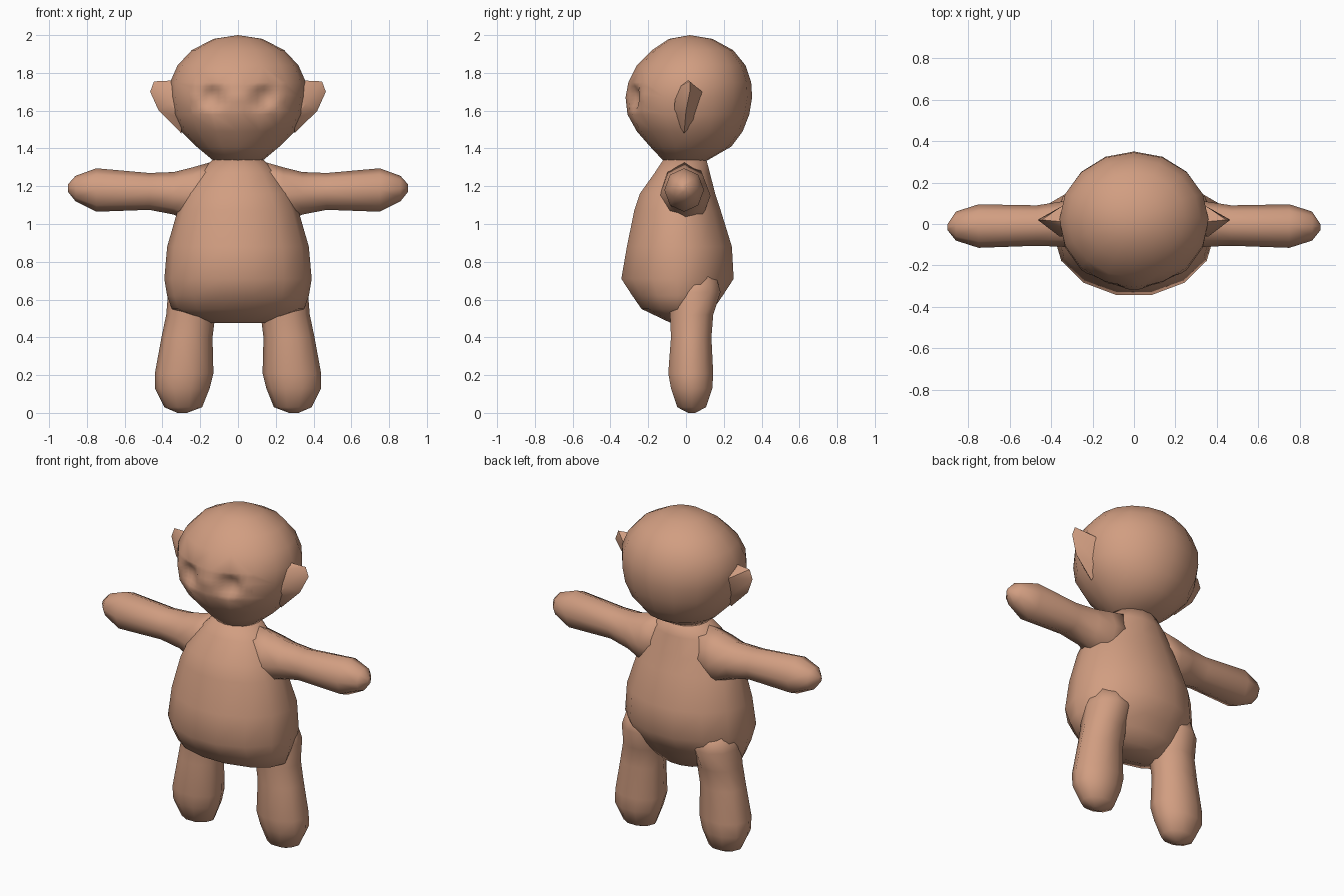
import bpy
import bmesh
from math import sin, cos, pi
from mathutils import Vector

default_cube = bpy.data.objects.get("Cube")
if default_cube:
    bpy.data.objects.remove(default_cube, do_unlink=True)

SKIN = (0.64, 0.34, 0.22, 1.0)
skin = bpy.data.materials.new("warm tan")
skin.use_nodes = True
skin.diffuse_color = SKIN
shader = skin.node_tree.nodes["Principled BSDF"]
shader.inputs["Base Color"].default_value = SKIN
shader.inputs["Roughness"].default_value = 0.8


def finish(name, bm, mirror=False):
    """Turn a bmesh into a smooth tan object, optionally mirrored across x."""
    bmesh.ops.remove_doubles(bm, verts=bm.verts, dist=0.0005)
    bmesh.ops.recalc_face_normals(bm, faces=bm.faces)
    mesh = bpy.data.meshes.new(name)
    bm.to_mesh(mesh)
    bm.free()
    mesh.materials.append(skin)
    mesh.shade_smooth()
    obj = bpy.data.objects.new(name, mesh)
    bpy.context.collection.objects.link(obj)
    if mirror:
        mod = obj.modifiers.new("Mirror", "MIRROR")
        mod.use_mirror_merge = False
    return obj


def loft(rings, sides, axis="z"):
    """Skin oval rings: (position, u low, u high, v low, v high)."""
    bm = bmesh.new()
    loops = []
    for pos, u0, u1, v0, v1 in rings:
        loop = []
        for i in range(sides):
            t = 2 * pi * i / sides
            u = (u0 + u1) / 2 + (u1 - u0) / 2 * cos(t)
            v = (v0 + v1) / 2 + (v1 - v0) / 2 * sin(t)
            loop.append(bm.verts.new((u, v, pos) if axis == "z" else (pos, u, v)))
        loops.append(loop)
    for low, high in zip(loops, loops[1:]):
        for i in range(sides):
            j = (i + 1) % sides
            bm.faces.new((low[i], low[j], high[j], high[i]))
    bm.faces.new(loops[0])
    bm.faces.new(loops[-1])
    return bm


def wide(profile):
    """Expand (z, half width, front, back) to symmetric rings."""
    return [(z, -w, w, f, b) for z, w, f, b in profile]


# Torso with a round belly
torso = loft(wide([
    (0.475, 0.15, -0.08, 0.1),
    (0.55, 0.35, -0.24, 0.15),
    (0.62, 0.375, -0.29, 0.2),
    (0.71, 0.39, -0.35, 0.26),
    (0.88, 0.375, -0.32, 0.25),
    (1.07, 0.32, -0.28, 0.19),
    (1.16, 0.28, -0.25, 0.16),
    (1.27, 0.21, -0.17, 0.13),
    (1.345, 0.13, -0.12, 0.11),
]), 14)
finish("torso", torso)

# Head, with two shallow eye sockets pressed into the front
head = loft(wide([
    (1.335, 0.13, -0.12, 0.11),
    (1.41, 0.22, -0.19, 0.24),
    (1.49, 0.3, -0.26, 0.3),
    (1.58, 0.345, -0.31, 0.335),
    (1.67, 0.36, -0.32, 0.35),
    (1.75, 0.36, -0.305, 0.345),
    (1.84, 0.32, -0.26, 0.315),
    (1.92, 0.245, -0.18, 0.25),
    (1.98, 0.13, -0.09, 0.14),
    (2.0, 0, 0.02, 0.02),
]), 16)
bmesh.ops.remove_doubles(head, verts=head.verts, dist=0.0005)
sockets = [Vector((side * 0.138, -0.295, 1.67)) for side in (-1, 1)]
edges = set()
for socket in sockets:
    nearest = min(head.verts, key=lambda v: (v.co - socket).length)
    for face in nearest.link_faces:
        edges.update(face.edges)
bmesh.ops.subdivide_edges(head, edges=list(edges), cuts=3, use_grid_fill=True)
for socket in sockets:
    for v in head.verts:
        reach = (v.co - socket).length / 0.09
        if reach < 1:
            v.co.y += 0.05 * (1 - reach * reach) ** 2
finish("head", head)

# Pointed ears
ears = bmesh.new()
for point in [
    (0.465, 0.02, 1.7), (0.445, 0.02, 1.755), (0.42, 0, 1.6),
    (0.35, 0.085, 1.7), (0.36, -0.06, 1.64), (0.34, 0.01, 1.76),
    (0.3, -0.01, 1.48), (0.3, 0.05, 1.54), (0.3, -0.06, 1.56),
    (0.3, 0.08, 1.7), (0.3, -0.05, 1.72),
]:
    ears.verts.new(point)
bmesh.ops.convex_hull(ears, input=ears.verts)
finish("ears", ears, mirror=True)
bpy.context.view_layer.objects.active = bpy.data.objects["ears"]
bpy.data.objects["ears"].select_set(True)
bpy.ops.object.shade_smooth_by_angle(angle=0.6)

# Arms held straight out, flaring into the shoulders
arms = loft([
    (0.1, -0.13, 0.11, 1.02, 1.34),
    (0.24, -0.14, 0.13, 1.0, 1.3),
    (0.34, -0.11, 0.11, 1.05, 1.275),
    (0.47, -0.105, 0.09, 1.075, 1.27),
    (0.75, -0.115, 0.095, 1.065, 1.295),
    (0.86, -0.08, 0.06, 1.12, 1.255),
    (0.9, -0.03, 0, 1.17, 1.21),
], 8, axis="x")
finish("arms", arms, mirror=True)

# Stubby legs with rounded feet
legs = loft([
    (0, 0.27, 0.32, 0.01, 0.05),
    (0.03, 0.19, 0.39, -0.05, 0.11),
    (0.13, 0.15, 0.44, -0.085, 0.145),
    (0.21, 0.13, 0.44, -0.1, 0.15),
    (0.4, 0.135, 0.405, -0.085, 0.14),
    (0.52, 0.12, 0.38, -0.09, 0.15),
    (0.64, 0.1, 0.37, -0.1, 0.19),
    (0.74, 0.12, 0.34, -0.08, 0.16),
], 10)
finish("legs", legs, mirror=True)
